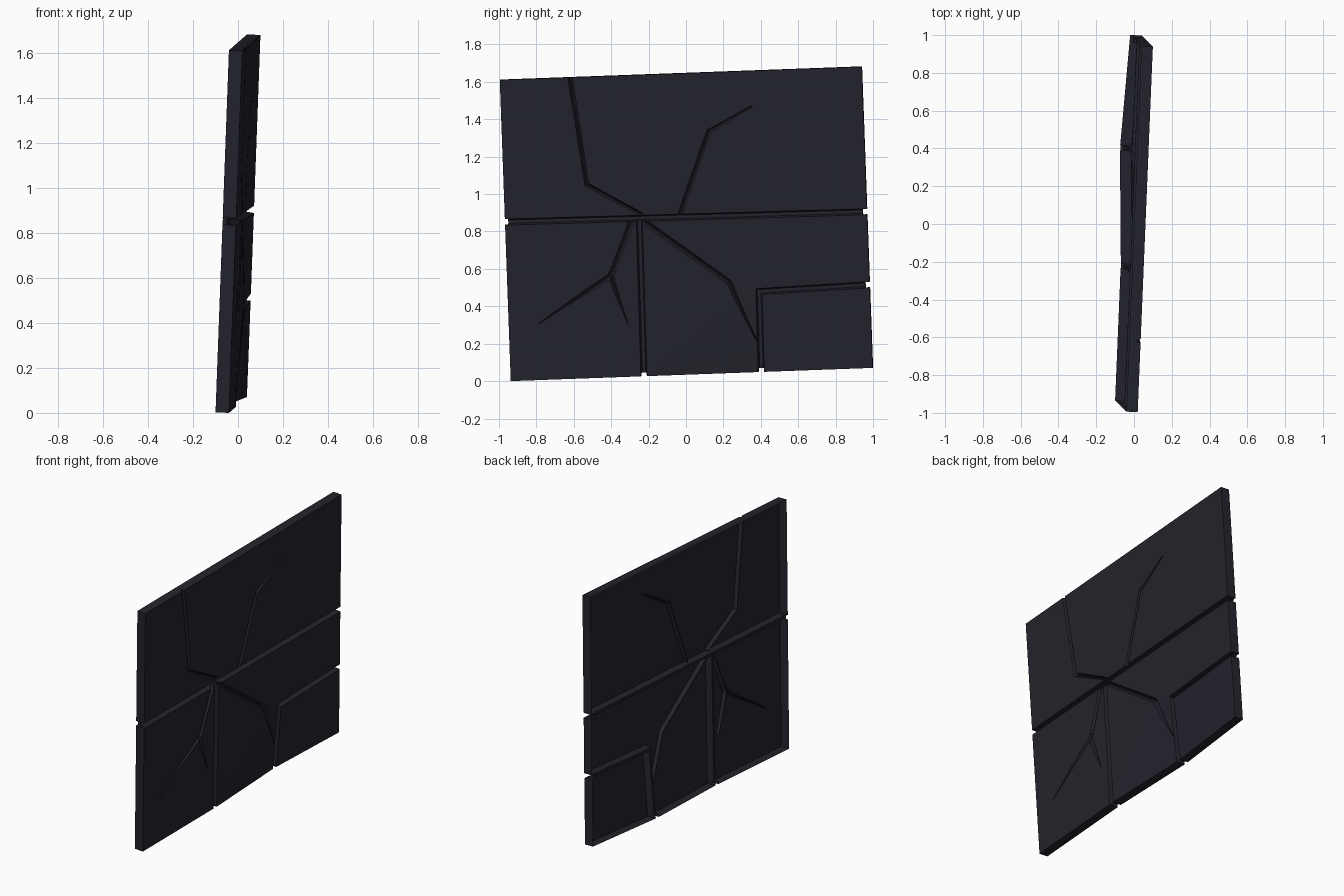
import bpy, bmesh
from mathutils import Vector

if "Cube" in bpy.data.objects:
    bpy.data.objects.remove(bpy.data.objects["Cube"], do_unlink=True)

WIDTH, HEIGHT, DEPTH = 1.935, 1.61, 0.06
SKEW = 0.0365          # lean of the panel in its own plane
Y0 = -0.937            # front lower corner

stone = bpy.data.materials.new("dark_slate")
stone.use_nodes = True
stone.diffuse_color = (0.017, 0.017, 0.026, 1)
stone.node_tree.nodes["Principled BSDF"].inputs["Base Color"].default_value = stone.diffuse_color


def flat(y, z):
    """Side coordinates to the untilted panel plane."""
    a = y - Y0
    u = (a + SKEW * z) / (1 + SKEW ** 2)
    return Vector((u, z - SKEW * u))


def make_object(name, bm):
    bmesh.ops.recalc_face_normals(bm, faces=bm.faces)
    mesh = bpy.data.meshes.new(name)
    bm.to_mesh(mesh)
    bm.free()
    obj = bpy.data.objects.new(name, mesh)
    bpy.context.scene.collection.objects.link(obj)
    return obj


def channel(name, points, widths, depth, floor):
    """Tapered trough cutter along a path; panel space is (depth, u, v)."""
    bm = bmesh.new()
    rings = []
    last = len(points) - 1
    for i, (p, w) in enumerate(zip(points, widths)):
        before = (p - points[max(i - 1, 0)])
        after = (points[min(i + 1, last)] - p)
        d = Vector((0, 0))
        for part in (before, after):
            if part.length > 0:
                d += part.normalized()
        d.normalize()
        side = Vector((-d.y, d.x)) * w / 2
        corners = [(0.01, p + side), (0.01, p - side),
                   (-depth, p - side * floor), (-depth, p + side * floor)]
        rings.append([bm.verts.new((n, q.x, q.y)) for n, q in corners])
    for a, b in zip(rings, rings[1:]):
        for k in range(4):
            j = (k + 1) % 4
            bm.faces.new((a[k], a[j], b[j], b[k]))
    bm.faces.new(rings[0])
    bm.faces.new(rings[-1])
    obj = make_object(name, bm)
    obj.hide_render = True
    cutters.append(obj)


def joint(name, start, end, open_start=False, open_end=False):
    """Deep joint between slabs, notching the rim where it runs out."""
    a, b = flat(*start), flat(*end)
    d = (b - a).normalized()
    for is_open, edge, out in ((open_start, a, -d), (open_end, b, d)):
        if is_open:
            channel(name + "_notch", [edge - out * 0.018, edge + out * 0.06],
                    [0.03, 0.03], 0.1, 1)
    a2 = a - d * 0.05 if open_start else a
    b2 = b + d * 0.05 if open_end else b
    channel(name, [a2, b2], [0.036, 0.036], 0.042, 0.5)


# Blank slab
cutters = []
bm = bmesh.new()
bmesh.ops.create_cube(bm, size=1)
for v in bm.verts:
    v.co = ((v.co.x - 0.5) * DEPTH, (v.co.y + 0.5) * WIDTH, (v.co.z + 0.5) * HEIGHT)
blank = make_object("blank", bm)

# Joints
joint("cross_joint", (-0.97, 0.85), (0.963, 0.905), True, True)
joint("lower_joint", (-0.25, 0.86), (-0.225, 0.026), False, True)
joint("corner_joint_upright", (0.39, 0.485), (0.402, 0.05), False, True)
joint("corner_joint_level", (0.378, 0.478), (0.977, 0.515), False, True)

# Cracks: path points and width at each point
cracks = [
    ([(-0.632, 1.70), (-0.53, 1.05), (-0.235, 0.89)], [0.034, 0.034, 0.026]),
    ([(0.35, 1.47), (0.12, 1.335), (-0.035, 0.885)], [0.012, 0.032, 0.032]),
    ([(-0.285, 0.87), (-0.4, 0.565), (-0.79, 0.305)], [0.042, 0.042, 0.004]),
    ([(-0.405, 0.585), (-0.392, 0.53), (-0.31, 0.31)], [0.025, 0.035, 0.004]),
    ([(-0.255, 0.875), (0.23, 0.53), (0.387, 0.2)], [0.04, 0.038, 0.006]),
]
for i, (path, widths) in enumerate(cracks):
    channel("crack_%d" % i, [flat(*p) for p in path], widths, 0.022, 0.15)

# Carve
for c in cutters:
    mod = blank.modifiers.new(c.name, 'BOOLEAN')
    mod.operation = 'DIFFERENCE'
    mod.solver = 'EXACT'
    mod.object = c
graph = bpy.context.evaluated_depsgraph_get()
graph.update()
mesh = bpy.data.meshes.new_from_object(blank.evaluated_get(graph))
for obj in cutters + [blank]:
    bpy.data.objects.remove(obj, do_unlink=True)

# Open the hollow back, then lean the panel and push in its lower edge
bm = bmesh.new()
bm.from_mesh(mesh)
bm.normal_update()
back = [f for f in bm.faces if all(v.co.x < -DEPTH + 0.001 for v in f.verts)]
bmesh.ops.delete(bm, geom=back, context='FACES')
bmesh.ops.triangulate(bm, faces=[f for f in bm.faces if len(f.verts) > 4])
dent_u, dent_half = flat(0.4, 0.05).x, 0.61
for v in bm.verts:
    n, u, h = v.co
    dent = max(0, 1 - abs(u - dent_u) / dent_half) * max(0, 1 - h / 0.43)
    v.co = (-0.04 + 0.0415 * u + 0.037 * h + n - 0.03 * dent,
            Y0 + u - SKEW * h - 0.04 * n,
            SKEW * u + h - 0.039 * n)
low = min(v.co.z for v in bm.verts)
for v in bm.verts:
    v.co.z -= low
for f in bm.faces:
    f.smooth = False
    f.material_index = 0
bm.to_mesh(mesh)
bm.free()
mesh.name = "cracked_panel"
mesh.materials.clear()
mesh.materials.append(stone)
panel = bpy.data.objects.new("cracked_panel", mesh)
bpy.context.scene.collection.objects.link(panel)
